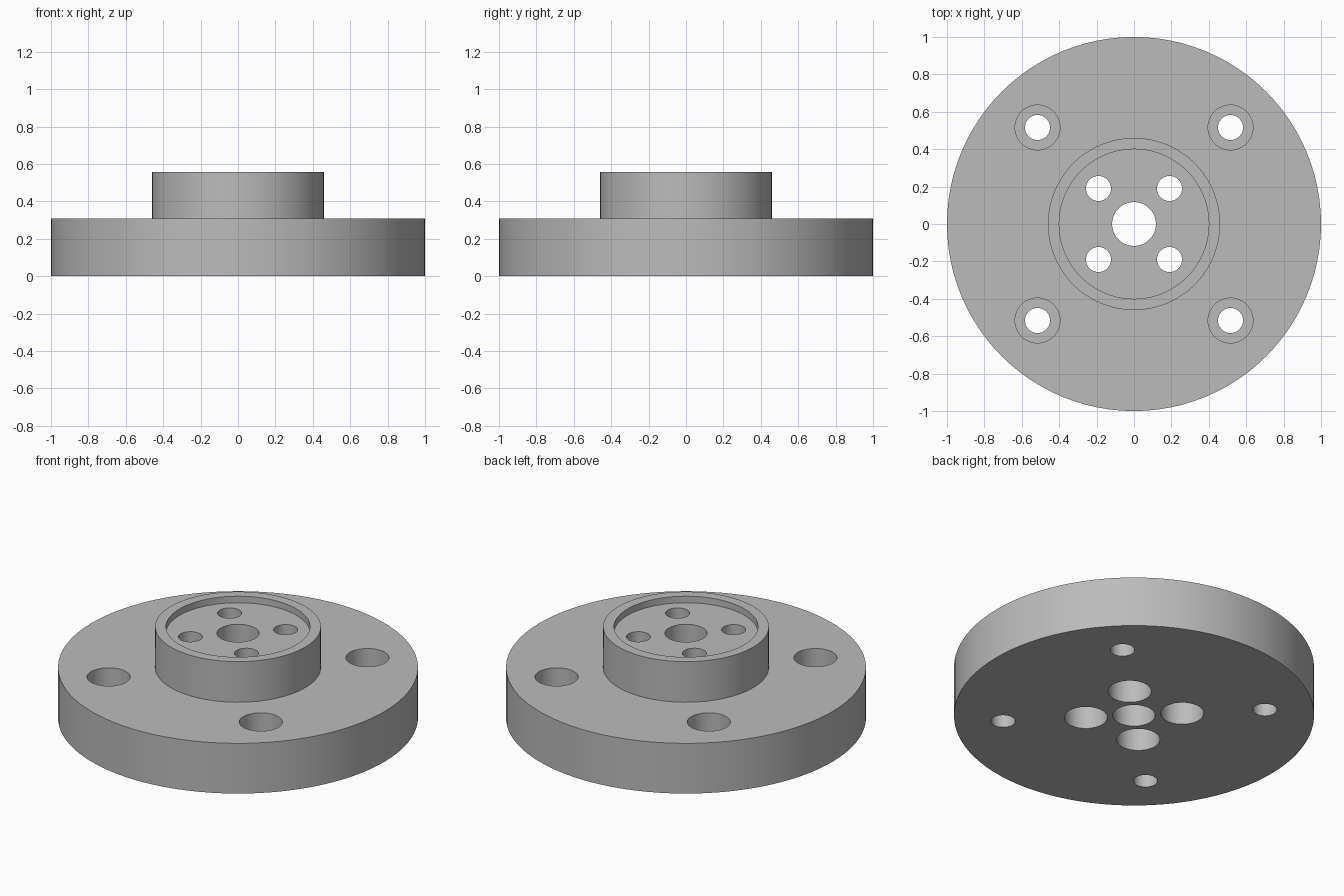
import bpy
import bmesh
from math import cos, sin, pi

cube = bpy.data.objects.get("Cube")
if cube:
    bpy.data.objects.remove(cube, do_unlink=True)

# Main sizes
BASE_R, BASE_H = 1.0, 0.308
HUB_R, HUB_H = 0.46, 0.557
RECESS_R, FLOOR_H = 0.4, 0.517
BORE_R = 0.117
SCREW_R, HEAD_R = 0.067, 0.12
OUTER_POS, INNER_POS = 0.516, 0.19
OUTER_SEAT, INNER_SEAT = 0.15, 0.3

metal = bpy.data.materials.new("plain grey")
metal.use_nodes = True
grey = (0.5, 0.5, 0.5, 1)
metal.diffuse_color = grey
metal.node_tree.nodes["Principled BSDF"].inputs["Base Color"].default_value = grey


def lathe(bm, profile, sides, x=0, y=0, ring=False):
    """Turn an (r, z) profile about a vertical axis; close it as a ring or cap its ends."""
    loops = []
    for r, z in profile:
        angles = [2 * pi * i / sides for i in range(sides)]
        loops.append([bm.verts.new((x + r * cos(a), y + r * sin(a), z)) for a in angles])
    pairs = list(zip(loops, loops[1:]))
    if ring:
        pairs.append((loops[-1], loops[0]))
    else:
        bm.faces.new(loops[0][::-1])
        bm.faces.new(loops[-1])
    for low, high in pairs:
        for i in range(sides):
            j = (i + 1) % sides
            bm.faces.new((low[i], low[j], high[j], high[i]))


def make_object(name, bm):
    bmesh.ops.recalc_face_normals(bm, faces=bm.faces)
    mesh = bpy.data.meshes.new(name)
    bm.to_mesh(mesh)
    bm.free()
    mesh.materials.append(metal)
    obj = bpy.data.objects.new(name, mesh)
    bpy.context.collection.objects.link(obj)
    return obj


# Flange body: disc, raised hub with shallow recess, and centre bore
bm = bmesh.new()
lathe(bm, [(BORE_R, 0), (BASE_R, 0), (BASE_R, BASE_H), (HUB_R, BASE_H), (HUB_R, HUB_H),
           (RECESS_R, HUB_H), (RECESS_R, FLOOR_H), (BORE_R, FLOOR_H)], 96, ring=True)
flange = make_object("flange_body", bm)

# Stepped hole cutters: outer ones widen upward, inner ones widen downward
bm = bmesh.new()
for sx in (-1, 1):
    for sy in (-1, 1):
        lathe(bm, [(SCREW_R, -0.1), (SCREW_R, OUTER_SEAT), (HEAD_R, OUTER_SEAT), (HEAD_R, 0.7)],
              48, sx * OUTER_POS, sy * OUTER_POS)
        lathe(bm, [(HEAD_R, -0.1), (HEAD_R, INNER_SEAT), (SCREW_R, INNER_SEAT), (SCREW_R, 0.7)],
              48, sx * INNER_POS, sy * INNER_POS)
cutter = make_object("screw_hole_cutter", bm)
cutter.hide_render = True

# Cut the screw holes, then discard the cutter
cut = flange.modifiers.new("screw holes", 'BOOLEAN')
cut.operation = 'DIFFERENCE'
cut.solver = 'EXACT'
cut.object = cutter
bpy.context.view_layer.objects.active = flange
flange.select_set(True)
bpy.ops.object.modifier_apply(modifier=cut.name)
bpy.data.objects.remove(cutter, do_unlink=True)

# Round walls shade smoothly, rims stay sharp
bpy.ops.object.select_all(action='DESELECT')
flange.select_set(True)
bpy.ops.object.shade_smooth_by_angle(angle=pi / 6)
